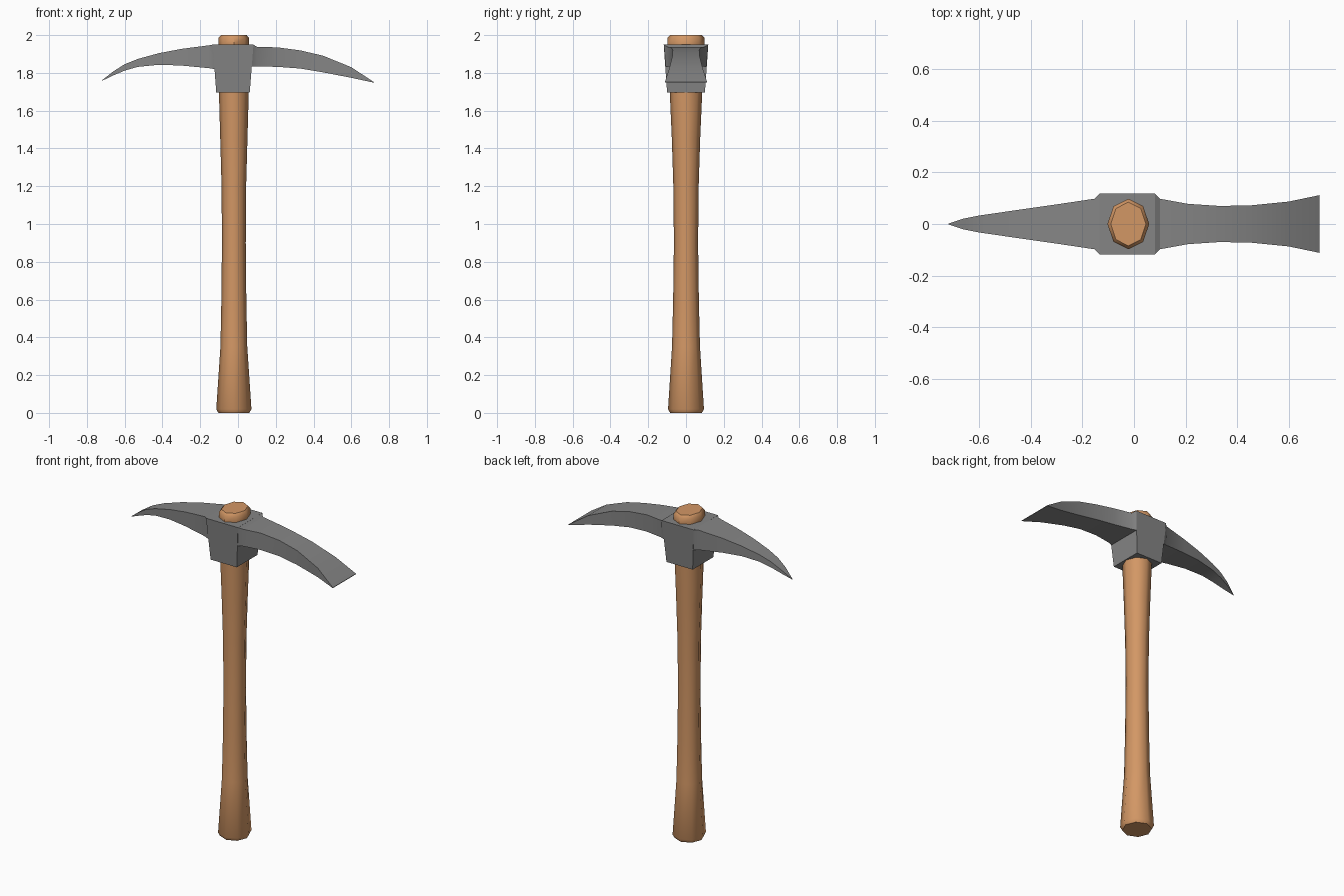
import bpy, bmesh, math

if "Cube" in bpy.data.objects:
    bpy.data.objects.remove(bpy.data.objects["Cube"])


def material(name, col):
    m = bpy.data.materials.new(name)
    m.diffuse_color = (*col, 1)
    m.use_nodes = True
    m.node_tree.nodes["Principled BSDF"].inputs["Base Color"].default_value = m.diffuse_color
    return m


wood = material("wood", (0.65, 0.31, 0.13))
steel = material("steel", (0.235, 0.235, 0.235))


def loft(name, rings, mat):
    """Skin a list of equal-sized point rings and cap both ends."""
    bm = bmesh.new()
    vs = [[bm.verts.new(p) for p in r] for r in rings]
    n = len(rings[0])
    for a, b in zip(vs, vs[1:]):
        for i in range(n):
            j = (i + 1) % n
            bm.faces.new((a[i], a[j], b[j], b[i]))
    bm.faces.new(vs[0][::-1])
    bm.faces.new(vs[-1])
    bmesh.ops.remove_doubles(bm, verts=bm.verts, dist=0.0005)
    bmesh.ops.recalc_face_normals(bm, faces=bm.faces)
    me = bpy.data.meshes.new(name)
    bm.to_mesh(me)
    bm.free()
    me.materials.append(mat)
    ob = bpy.data.objects.new(name, me)
    bpy.context.collection.objects.link(ob)
    return ob


def smooth(ob, angle):
    bpy.ops.object.select_all(action='DESELECT')
    ob.select_set(True)
    bpy.context.view_layer.objects.active = ob
    bpy.ops.object.shade_smooth_by_angle(angle=math.radians(angle))


# Handle: eight-sided, flared at both ends (z, half x, half y)
CX = -0.022
profile = [(0, 0.082, 0.084), (0.02, 0.093, 0.095), (0.35, 0.071, 0.074),
           (0.6, 0.066, 0.068), (0.9, 0.063, 0.064), (1.2, 0.065, 0.067),
           (1.45, 0.072, 0.075), (1.7, 0.079, 0.086), (1.95, 0.081, 0.098),
           (1.985, 0.081, 0.098), (2.0, 0.068, 0.085)]
handle = loft("handle", [[(CX + a * math.cos(k * math.pi / 4),
                           b * math.sin(k * math.pi / 4), z) for k in range(8)]
                         for z, a, b in profile], wood)
smooth(handle, 50)

# Head socket: tapered block around the handle
loft("head_socket", [[(x0, -y, z), (x1, -y, z), (x1, y, z), (x0, y, z)]
                     for x0, x1, y, z in ((-0.115, 0.062, 0.1, 1.695),
                                          (-0.134, 0.082, 0.118, 1.95))], steel)


# Blades: sections given as (top x, bottom x, half width, top z, bottom z)
def blade(name, sections):
    ob = loft(name, [[(xt, -w, zt), (xt, w, zt), (xb, w * k, zb), (xb, -w * k, zb)]
                     for xt, xb, w, zt, zb, k in sections], steel)
    smooth(ob, 30)


blade("pick_spike", [
    (-0.132, -0.122, 0.118, 1.95, 1.82, 0.92), (-0.153, -0.153, 0.098, 1.946, 1.825, 1),
    (-0.30, -0.30, 0.076, 1.927, 1.839, 1), (-0.42, -0.42, 0.059, 1.904, 1.843, 1),
    (-0.53, -0.53, 0.043, 1.874, 1.832, 1), (-0.60, -0.60, 0.033, 1.846, 1.812, 1),
    (-0.66, -0.66, 0.021, 1.808, 1.787, 1), (-0.72, -0.72, 0.001, 1.761, 1.758, 1)])
blade("adze_blade", [
    (0.081, 0.071, 0.118, 1.95, 1.833, 0.92), (0.1, 0.1, 0.098, 1.938, 1.834, 1),
    (0.21, 0.21, 0.078, 1.935, 1.832, 1), (0.33, 0.33, 0.07, 1.919, 1.823, 1),
    (0.45, 0.45, 0.072, 1.891, 1.803, 1), (0.60, 0.60, 0.087, 1.83, 1.774, 1),
    (0.72, 0.72, 0.112, 1.751, 1.748, 1)])
